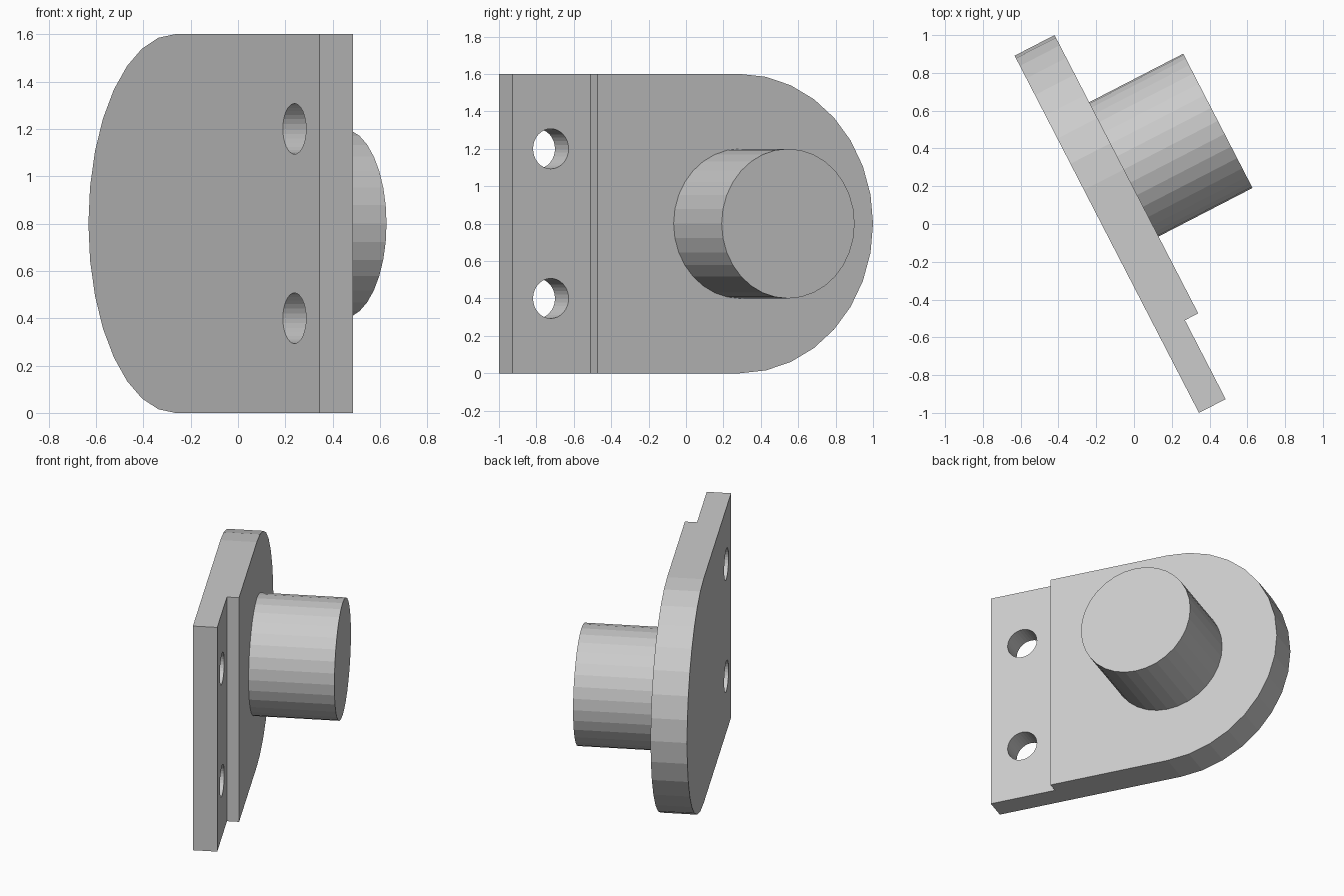
import bpy, bmesh
from math import pi, sin, cos, radians
from mathutils import Matrix

if "Cube" in bpy.data.objects:
    bpy.data.objects.remove(bpy.data.objects["Cube"], do_unlink=True)

# Local frame: x across the plate thickness, y along its length, z up
PLACE = Matrix.Translation((0.344, -1.0, 0)) @ Matrix.Rotation(radians(27.3), 4, 'Z')
R = 0.8            # rounded end radius
CENTRE = 1.328     # rounded end centre along the length
THICK, THIN = 0.238, 0.159
STEP = 0.47

grey = bpy.data.materials.new("plain grey")
grey.use_nodes = True
colour = (0.6, 0.6, 0.6, 1)
grey.diffuse_color = colour
grey.node_tree.nodes["Principled BSDF"].inputs["Base Color"].default_value = colour


def prism(name, outline, x0, x1):
    """Extrude a (y, z) outline from x0 to x1."""
    bm = bmesh.new()
    face = bm.faces.new([bm.verts.new((x0, y, z)) for y, z in outline])
    ext = bmesh.ops.extrude_face_region(bm, geom=[face])
    verts = [g for g in ext["geom"] if isinstance(g, bmesh.types.BMVert)]
    bmesh.ops.translate(bm, verts=verts, vec=(x1 - x0, 0, 0))
    bmesh.ops.recalc_face_normals(bm, faces=bm.faces)
    mesh = bpy.data.meshes.new(name)
    bm.to_mesh(mesh)
    bm.free()
    mesh.materials.append(grey)
    obj = bpy.data.objects.new(name, mesh)
    obj.matrix_world = PLACE
    bpy.context.collection.objects.link(obj)
    return obj


def circle(y, z, r, n=32):
    return [(y + r * cos(2 * pi * i / n), z + r * sin(2 * pi * i / n)) for i in range(n)]


# Plate with one rounded end
arc = [(CENTRE + R * cos(a), R + R * sin(a))
       for a in (-pi / 2 + pi * i / 16 for i in range(17))]
plate = prism("mounting_plate", [(0, 0)] + arc + [(0, 2 * R)], 0, THICK)

# Cut the thinner tab and its two screw holes
cutters = [prism("tab_cutter", [(-1, -1), (STEP, -1), (STEP, 3), (-1, 3)], THIN, 1)]
for z in (0.4, 1.2):
    cutters.append(prism("hole_cutter", circle(0.23, z, 0.107), -0.2, 0.5))
for cutter in cutters:
    cutter.hide_render = True
    mod = plate.modifiers.new("cut", 'BOOLEAN')
    mod.operation = 'DIFFERENCE'
    mod.solver = 'EXACT'
    mod.object = cutter

# Bake the cuts, then drop the cutters
deps = bpy.context.evaluated_depsgraph_get()
baked = bpy.data.meshes.new_from_object(plate.evaluated_get(deps))
plate.modifiers.clear()
plate.data = baked
for cutter in cutters:
    bpy.data.objects.remove(cutter, do_unlink=True)

# Round boss standing on the plate
prism("round_boss", circle(CENTRE, R, 0.4), THICK - 0.02, 0.798)
